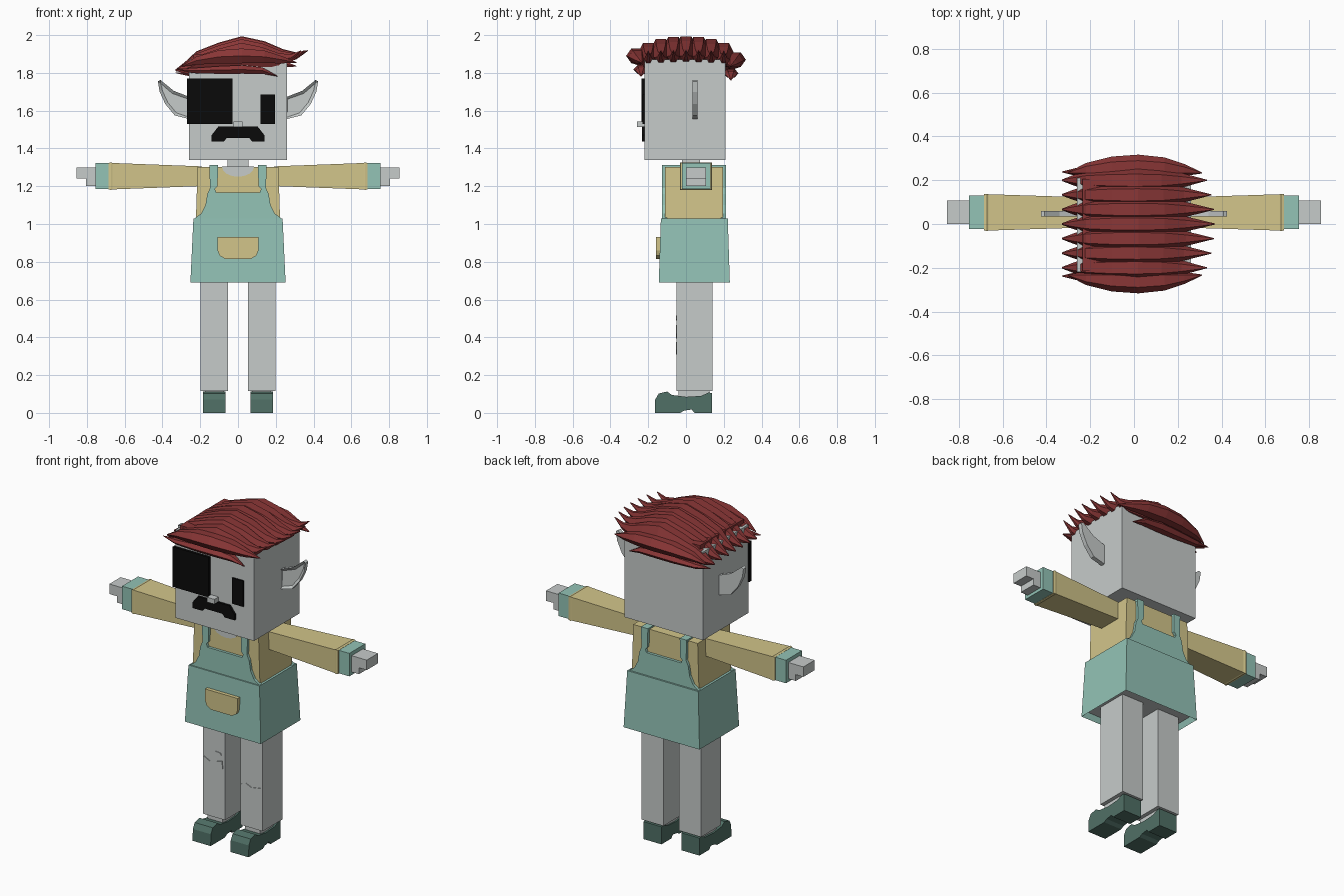
import bpy, bmesh, math
from mathutils import Vector

cube = bpy.data.objects.get("Cube")
if cube:
    bpy.data.objects.remove(cube, do_unlink=True)


def material(name, rgb):
    lin = [((c / 255 + 0.055) / 1.055) ** 2.4 if c > 10 else c / 255 / 12.92 for c in rgb]
    m = bpy.data.materials.new(name)
    m.use_nodes = True
    m.diffuse_color = (*lin, 1)
    m.node_tree.nodes["Principled BSDF"].inputs["Base Color"].default_value = (*lin, 1)
    return m


GREY = material("pale grey", (198, 203, 202))
YELLOW = material("straw yellow", (210, 197, 138))
GREEN = material("sage green", (147, 195, 182))
SHOE = material("dark green", (80, 112, 102))
RED = material("dark red", (137, 54, 54))
BLACK = material("black", (10, 10, 10))


def finish(name, bm, *mats):
    bmesh.ops.recalc_face_normals(bm, faces=bm.faces)
    me = bpy.data.meshes.new(name)
    bm.to_mesh(me)
    bm.free()
    for m in mats:
        me.materials.append(m)
    ob = bpy.data.objects.new(name, me)
    bpy.context.scene.collection.objects.link(ob)
    return ob


def loft(rings):
    """Skin a list of closed rings and cap both ends."""
    bm = bmesh.new()
    rows = [[bm.verts.new(p) for p in ring] for ring in rings]
    n = len(rows[0])
    for a, b in zip(rows, rows[1:]):
        for i in range(n):
            j = (i + 1) % n
            bm.faces.new((a[i], a[j], b[j], b[i]))
    bm.faces.new(rows[0])
    bm.faces.new(rows[-1])
    return bm


def rect(a, b):
    return [(a[0], b[0]), (a[1], b[0]), (a[1], b[1]), (a[0], b[1])]


def box(name, x, y, z, mat):
    return finish(name, loft([[(u, v, w) for u, v in rect(x, y)] for w in z]), mat)


def prism(name, outline, y, mat):
    """Extrude an outline in x and z along y."""
    return finish(name, loft([[(u, v, w) for u, w in outline] for v in y]), mat)


def mirrored(points):
    return points + [(-x, z) for x, z in reversed(points)]


def both(x, s):
    return sorted((x[0] * s, x[1] * s))


# Head and neck
box("head", (-0.26, 0.26), (-0.22, 0.21), (1.34, 1.87), GREY)
box("neck", (-0.055, 0.055), (-0.02, 0.075), (1.28, 1.36), GREY)

# Face
box("eye_patch", (-0.27, -0.03), (-0.236, -0.215), (1.53, 1.77), BLACK)
box("eye", (0.12, 0.195), (-0.229, -0.215), (1.53, 1.685), BLACK)
prism("moustache", mirrored([(-0.105, 1.515), (-0.14, 1.47), (-0.14, 1.437),
      (-0.075, 1.437), (-0.06, 1.455)]), (-0.234, -0.215), BLACK)
box("nose", (-0.025, 0.025), (-0.26, -0.215), (1.513, 1.542), GREY)

# Pointed ears with a sunken front
EAR = [(0.25, 1.67), (0.34, 1.705), (0.41, 1.762), (0.424, 1.755), (0.415, 1.70),
       (0.385, 1.635), (0.335, 1.575), (0.25, 1.553)]
for side, s in (("left", 1), ("right", -1)):
    bm = loft([[(x * s, y, z) for x, z in EAR] for y in (0.034, 0.06)])
    bmesh.ops.recalc_face_normals(bm, faces=bm.faces)
    bm.normal_update()
    front = [f for f in bm.faces if f.normal.y < -0.9]
    bmesh.ops.inset_region(bm, faces=front, thickness=0.016, depth=0)
    bmesh.ops.translate(bm, verts=front[0].verts, vec=(0, 0.013, 0))
    finish(side + "_ear", bm, GREY)

# Torso and collar
finish("shirt", loft([[(x, y, z) for x, y in rect((-w, w), (-0.11, 0.195))]
                      for w, z in ((0.225, 0.95), (0.214, 1.303))]), YELLOW)
prism("collar", [(0.085 * math.cos(a), 1.305 - 0.055 * math.sin(a))
      for a in [math.pi * i / 8 for i in range(9)]], (-0.116, -0.105), GREY)

# Skirt of the apron, recessed underneath
bm = loft([[(x, y, z) for x, y in rect((-w, w), (0.044 - d, 0.044 + d))]
           for w, d, z in ((0.252, 0.188, 0.69), (0.236, 0.177, 1.03))])
bmesh.ops.recalc_face_normals(bm, faces=bm.faces)
bm.normal_update()
base = [f for f in bm.faces if f.normal.z < -0.9]
bmesh.ops.inset_region(bm, faces=base, thickness=0.016, depth=0)
bmesh.ops.translate(bm, verts=base[0].verts, vec=(0, 0, 0.035))
base[0].material_index = 1
finish("apron_skirt", bm, GREEN, GREY)

# Bib with straps, front and back
BIB = mirrored([(-0.236, 1.025), (-0.195, 1.055), (-0.172, 1.10), (-0.162, 1.16),
                (-0.148, 1.19), (-0.152, 1.312), (-0.106, 1.312), (-0.108, 1.20),
                (-0.122, 1.185), (-0.115, 1.166)])
prism("front_bib", BIB, (-0.126, -0.10), GREEN)
prism("back_bib", BIB, (0.185, 0.211), GREEN)
prism("pocket", mirrored([(-0.108, 0.93), (-0.108, 0.86), (-0.098, 0.833), (-0.07, 0.816)]),
      (-0.158, -0.13), YELLOW)

# Knee patches
PATCHES = {"upper_patch": [(-0.14, 0.49), (-0.115, 0.515), (-0.08, 0.51), (-0.075, 0.498)],
           "right_knee_patch": [(-0.19, 0.465), (-0.15, 0.445), (-0.07, 0.465),
                                (-0.065, 0.42), (-0.12, 0.395), (-0.18, 0.41)],
           "left_knee_patch": [(0.06, 0.365), (0.09, 0.375), (0.125, 0.36), (0.185, 0.37),
                               (0.185, 0.335), (0.13, 0.308), (0.08, 0.325)]}
for name, outline in PATCHES.items():
    prism(name, outline, (-0.053, -0.046), GREY)

# Limbs
SHOE_SIDE = [(-0.165, 0.0), (-0.163, 0.07), (-0.145, 0.102), (-0.10, 0.113), (-0.075, 0.095),
             (0.0, 0.085), (0.08, 0.09), (0.12, 0.108), (0.138, 0.105), (0.138, 0.0),
             (0.045, 0.0), (0.03, 0.018), (-0.01, 0.012), (-0.03, 0.0)]
for side, s in (("left", 1), ("right", -1)):
    rings = [[(x * s, y, z) for y, z in rect((0.053 - d, 0.053 + d), (1.253 - h, 1.253 + h))]
             for x, d, h in ((0.19, 0.068, 0.052), (0.665, 0.083, 0.07),
                             (0.672, 0.085, 0.073), (0.685, 0.083, 0.07))]
    finish(side + "_sleeve", loft(rings), YELLOW)
    box(side + "_cuff", both((0.675, 0.755), s), (-0.022, 0.13), (1.184, 1.322), GREEN)
    box(side + "_fingers", both((0.75, 0.855), s), (0.0, 0.107), (1.24, 1.30), GREY)
    box(side + "_thumb", both((0.75, 0.804), s), (0.0, 0.107), (1.202, 1.245), GREY)
    box(side + "_strap_top", both((0.106, 0.152), s), (-0.12, 0.205), (1.295, 1.312), GREEN)
    box(side + "_leg", both((0.052, 0.198), s), (-0.049, 0.14), (0.115, 0.74), GREY)
    box(side + "_ankle", both((0.075, 0.175), s), (-0.04, 0.125), (0.05, 0.12), GREY)
    finish(side + "_shoe", loft([[(x * s, y, z) for y, z in SHOE_SIDE]
                                 for x in (0.066, 0.186)]), SHOE)


# Hair: tapering six-sided locks swept across the head
def lock(name, y, path, width, height, drift=0.0):
    rings = []
    for x, z, r in path:
        yy = y + drift * (1 - r)
        rings.append([(x, yy + width * r * math.cos(a), z + height * r * math.sin(a))
                      for a in [math.pi * i / 3 for i in range(6)]])
    finish(name, loft(rings), RED)


TOP = [(-0.33, 1.815, 0.06), (-0.28, 1.835, 0.4), (-0.22, 1.87, 0.75), (-0.10, 1.905, 0.95),
       (0.02, 1.935, 1), (0.14, 1.915, 0.9), (0.24, 1.89, 0.6), (0.31, 1.89, 0.3),
       (0.37, 1.918, 0.04)]
for i in range(7):
    k = (i - 3) / 3
    lift = -0.035 * k * k
    reach = 1 - 0.1 * k * k
    path = [(x * reach if x > 0 else x, z + lift * r, r) for x, z, r in TOP]
    lock("top_lock_%d" % (i + 1), 0.2 * k, path, 0.056, 0.068)

SIDE = [(-0.30, 1.835, 0.06), (-0.22, 1.865, 0.55), (-0.10, 1.885, 0.9), (0.02, 1.89, 1),
        (0.14, 1.885, 0.85), (0.23, 1.87, 0.5), (0.31, 1.855, 0.05)]
FRINGE = [(-0.33, 1.82, 0.05), (-0.24, 1.812, 0.6), (-0.10, 1.815, 0.9), (0.02, 1.818, 1),
          (0.13, 1.812, 0.75), (0.21, 1.782, 0.06)]
for side, s in (("front", -1), ("back", 1)):
    drop = 0.02 if s > 0 else 0
    lock(side + "_side_lock", 0.262 * s, [(x, z - drop, r) for x, z, r in SIDE],
         0.055, 0.045, -0.03 * s)
    lock(side + "_fringe_lock", 0.238 * s, [(x, z - drop, r) for x, z, r in FRINGE],
         0.04, 0.026)
box("hair_base", (-0.235, 0.17), (-0.215, 0.205), (1.86, 1.90), RED)
